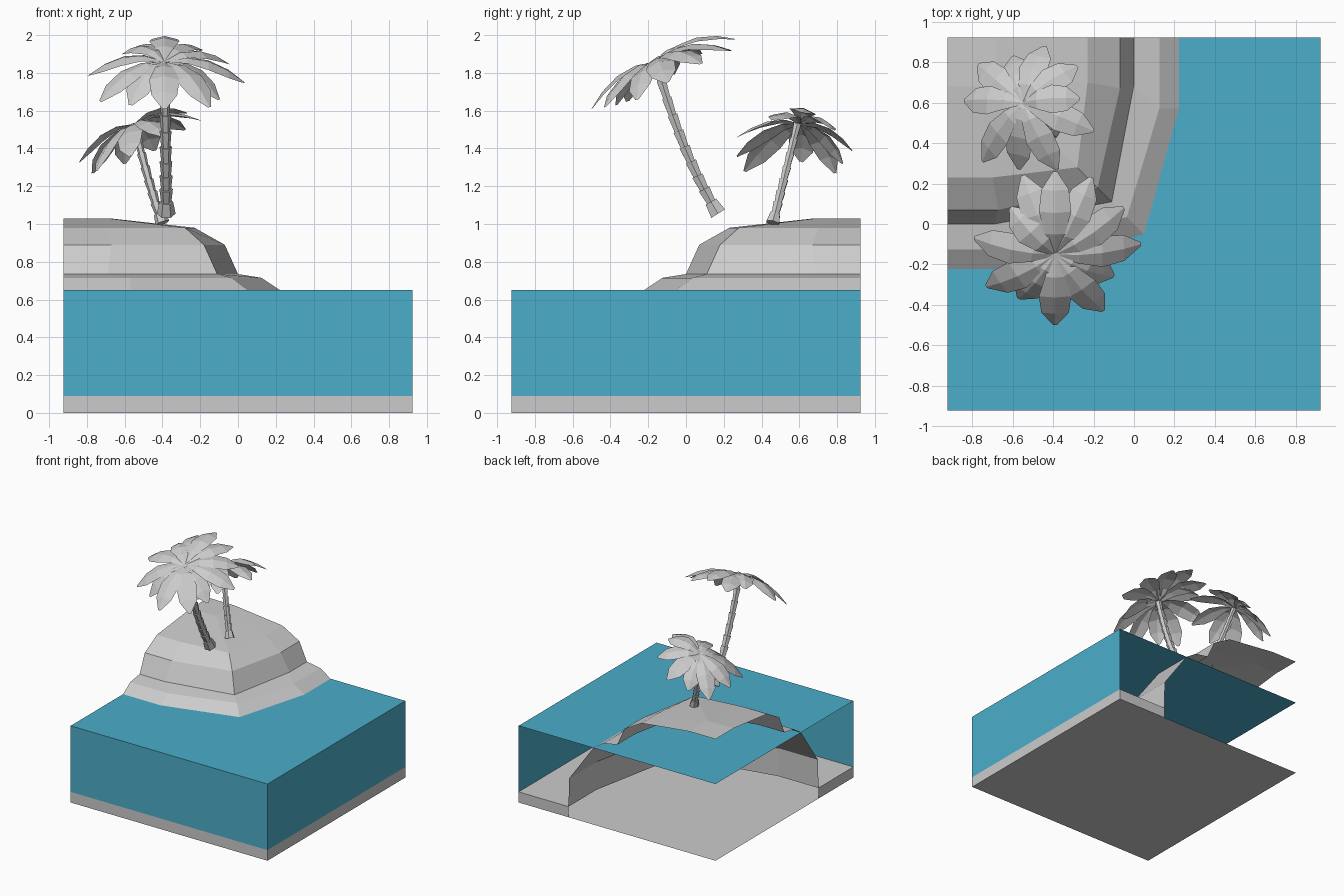
import bpy, bmesh, math
from mathutils import Vector

if "Cube" in bpy.data.objects:
    bpy.data.objects.remove(bpy.data.objects["Cube"])

H = 0.9225   # half width of the block
BED = 0.09   # seabed height
SEA = 0.65   # water level


def make(name, verts, faces, mat=None):
    me = bpy.data.meshes.new(name)
    me.from_pydata([tuple(v) for v in verts], [], faces)
    me.update()
    ob = bpy.data.objects.new(name, me)
    bpy.context.collection.objects.link(ob)
    if mat:
        me.materials.append(mat)
    return ob


# Island terrain: contours symmetric about the block diagonal
# (straight offset, bend position, corner, height)
layers = [(H, 0.5, H, 0), (H, 0.5, H, BED),
          (0.455, 0.55, 0.29, BED), (0.45, 0.55, 0.285, 0.33),
          (0.222, 0.57, 0.05, SEA), (0.125, 0.57, -0.035, 0.715),
          (0.0, 0.69, -0.11, 0.735), (-0.07, 0.67, -0.18, 0.89),
          (-0.23, 0.70, -0.28, 0.98), (-0.68, 0.76, -0.69, 1.03)]
verts, faces = [], []
for o, k, c, z in layers:
    verts += [(o, H, z), (o, k, z), (c, -c, z), (-k, -o, z), (-H, -o, z)]
for j in range(len(layers) - 1):
    for i in range(4):
        a, b = j * 5 + i, j * 5 + i + 5
        faces.append((a, b, b + 1, a + 1))
n = len(verts)
verts += [(-H, H, 1.03), (-H, H, 0), (0.455, H, 0), (-H, -0.455, 0)]
faces.append([n] + [n - 1 - i for i in range(5)])      # island top
faces.append((n + 1, 0, 2, 4))                         # underside
faces.append((0, n + 2, 10, 5))                        # back strip of seabed
faces.append((4, 9, 14, n + 3))                        # left strip of seabed
make("island_and_seabed", verts, faces)

# Water: surface plus front and right walls
blue = bpy.data.materials.new("water_blue")
blue.diffuse_color = (0.07, 0.42, 0.59, 1)
blue.use_nodes = True
blue.node_tree.nodes["Principled BSDF"].inputs["Base Color"].default_value = blue.diffuse_color
make("water",
     [(-H, -H, SEA), (H, -H, SEA), (H, H, SEA), (-H, H, SEA),
      (-H, -H, BED), (H, -H, BED), (H, H, BED)],
     [(0, 1, 2, 3), (4, 5, 1, 0), (5, 6, 2, 1)], blue)


def trunk(name, base, ctrl, top, r, segs, sides=6):
    """Stacked cups along a curve, each flaring towards its top."""
    base, ctrl, top = Vector(base), Vector(ctrl), Vector(top)
    verts, faces = [], []

    def ring(t, rad):
        p = base * (1 - t) ** 2 + ctrl * 2 * t * (1 - t) + top * t * t
        d = ((ctrl - base) * (1 - t) + (top - ctrl) * t).normalized()
        u = d.cross(Vector((0, 1, 0))).normalized()
        v = u.cross(d)
        for i in range(sides):
            a = 2 * math.pi * i / sides
            verts.append(p + (u * math.cos(a) - v * math.sin(a)) * rad)

    for s in range(segs):
        t0, t1 = s / segs, (s + 1) / segs
        taper = 1.1 - 0.3 * t0
        ring(t0, r * (1.7 if s == 0 else 0.88 * taper))
        ring(t1, r * 1.15 * taper)
    for j in range(segs * 2 - 1):
        for i in range(sides):
            k = (i + 1) % sides
            faces.append((j * sides + i, j * sides + i + sides,
                          j * sides + k + sides, j * sides + k))
    faces.append(list(range(sides)))
    faces.append(list(range(len(verts) - 1, len(verts) - 1 - sides, -1)))
    ob = make(name, verts, faces)
    bm = bmesh.new()
    bm.from_mesh(ob.data)
    bmesh.ops.recalc_face_normals(bm, faces=bm.faces)
    bm.to_mesh(ob.data)
    bm.free()


def crown(name, centre, axis, tips, width, arch):
    """Arched, folded leaves running from the centre to each tip."""
    c, axis = Vector(centre), Vector(axis).normalized()
    shape = [(0, 0.14), (0.28, 0.62), (0.55, 1.0), (0.8, 0.85), (1, 0.12)]
    verts, faces = [], []
    for tip in tips:
        d = Vector(tip) - c
        side = d.cross(axis).normalized()
        n = len(verts)
        for t, w in shape:
            p = c + d * t + axis * arch * 4 * t * (1 - t)
            s, drop = side * w * width / 2, axis * w * width * 0.13
            verts += [p - s - drop, p, p + s - drop]
        for j in range(len(shape) - 1):
            for i in range(2):
                a = n + j * 3 + i
                faces.append((a, a + 1, a + 4, a + 3))
    ob = make(name, verts, faces)
    ob.data.flip_normals()


# Tall palm leaning to the front
trunk("tall_palm_trunk", (-0.38, 0.17, 1.055), (-0.38, -0.02, 1.36),
      (-0.39, -0.16, 1.86), 0.029, 10)
crown("tall_palm_leaves", (-0.39, -0.15, 1.86), (0, -0.33, 0.94),
      [(-0.39, 0.26, 1.98), (-0.55, 0.24, 1.92), (-0.21, 0.23, 1.92),
       (-0.05, 0.08, 1.85), (0.035, -0.10, 1.75), (-0.10, -0.26, 1.66),
       (-0.15, -0.43, 1.62), (-0.39, -0.50, 1.61), (-0.57, -0.37, 1.63),
       (-0.73, -0.31, 1.65), (-0.79, -0.07, 1.79), (-0.61, 0.08, 1.90)],
      0.16, 0.065)

# Short palm leaning to the left
trunk("short_palm_trunk", (-0.40, 0.46, 1.005), (-0.47, 0.51, 1.2),
      (-0.55, 0.59, 1.53), 0.023, 8)
crown("short_palm_leaves", (-0.55, 0.60, 1.53), (-0.3, 0.2, 0.93),
      [(-0.44, 0.88, 1.39), (-0.28, 0.78, 1.50), (-0.27, 0.62, 1.59),
       (-0.20, 0.46, 1.55), (-0.38, 0.27, 1.46), (-0.57, 0.27, 1.36),
       (-0.75, 0.31, 1.28), (-0.84, 0.61, 1.33), (-0.77, 0.79, 1.27),
       (-0.60, 0.83, 1.32)],
      0.145, 0.055)
